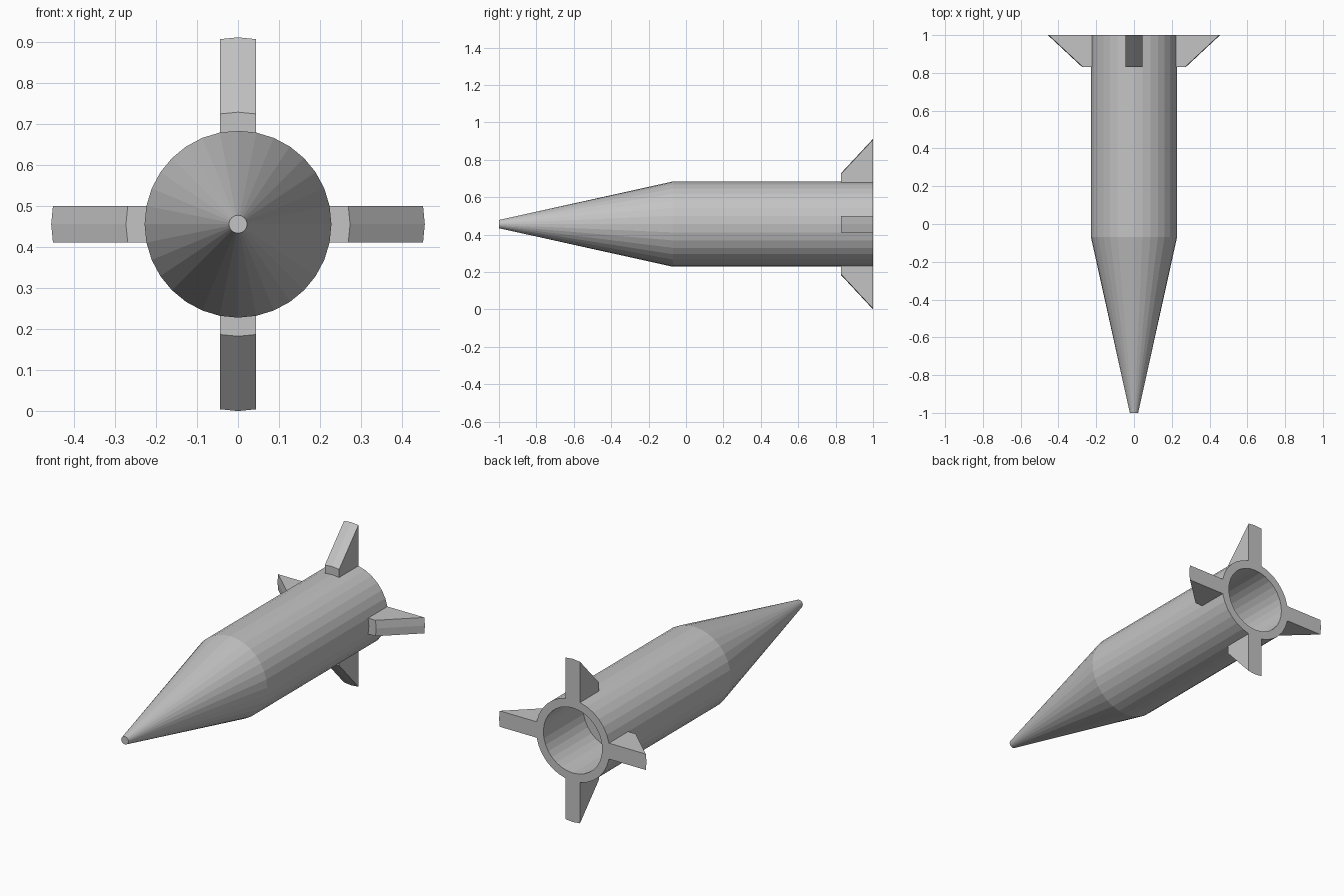
import bpy
import bmesh
import math
from mathutils import Matrix

if "Cube" in bpy.data.objects:
    bpy.data.objects.remove(bpy.data.objects["Cube"])

SIDES = 32
STEP = 2 * math.pi / SIDES
BODY_R = 0.228
FIN_R = 0.456
CENTRE_Z = FIN_R

grey = bpy.data.materials.new("plain grey")
grey.diffuse_color = (0.55, 0.55, 0.55, 1)
grey.use_nodes = True
grey.node_tree.nodes["Principled BSDF"].inputs["Base Color"].default_value = grey.diffuse_color


def finish(name, bm):
    bmesh.ops.recalc_face_normals(bm, faces=bm.faces[:])
    mesh = bpy.data.meshes.new(name)
    bm.to_mesh(mesh)
    bm.free()
    mesh.materials.append(grey)
    obj = bpy.data.objects.new(name, mesh)
    obj.location.z = CENTRE_Z
    bpy.context.collection.objects.link(obj)
    return obj


# Rocket body: flat-tipped nose, straight tube and hollow tail, turned about y
profile = [(0.022, -1), (BODY_R, -0.07), (BODY_R, 1), (0.182, 1), (0.182, 0.65)]
bm = bmesh.new()
rings = [[bm.verts.new((r * math.sin(i * STEP), y, r * math.cos(i * STEP)))
          for i in range(SIDES)] for r, y in profile]
for a, b in zip(rings, rings[1:]):
    for i in range(SIDES):
        j = (i + 1) % SIDES
        bm.faces.new((a[i], a[j], b[j], b[i]))
bm.faces.new(rings[0])
bm.faces.new(rings[-1])
finish("rocket_body", bm)


# Tail fins: each rises straight out of two neighbouring body facets
def fin(name, angle):
    bm = bmesh.new()
    corners = [(0.83, 0), (0.83, 0.0455), (1, FIN_R - BODY_R), (1, 0)]
    rows = []
    for i in (-1, 0, 1):
        x, z = BODY_R * math.sin(i * STEP), BODY_R * math.cos(i * STEP)
        rows.append([bm.verts.new((x, y, z + rise)) for y, rise in corners])
    for a, b in zip(rows, rows[1:]):
        for i in range(4):
            j = (i + 1) % 4
            bm.faces.new((a[i], a[j], b[j], b[i]))
    bm.faces.new(rows[0])
    bm.faces.new(rows[-1])
    bm.transform(Matrix.Rotation(angle, 4, 'Y'))
    finish(name, bm)


for k, side in enumerate(("top", "right", "bottom", "left")):
    fin(side + "_fin", k * math.pi / 2)
